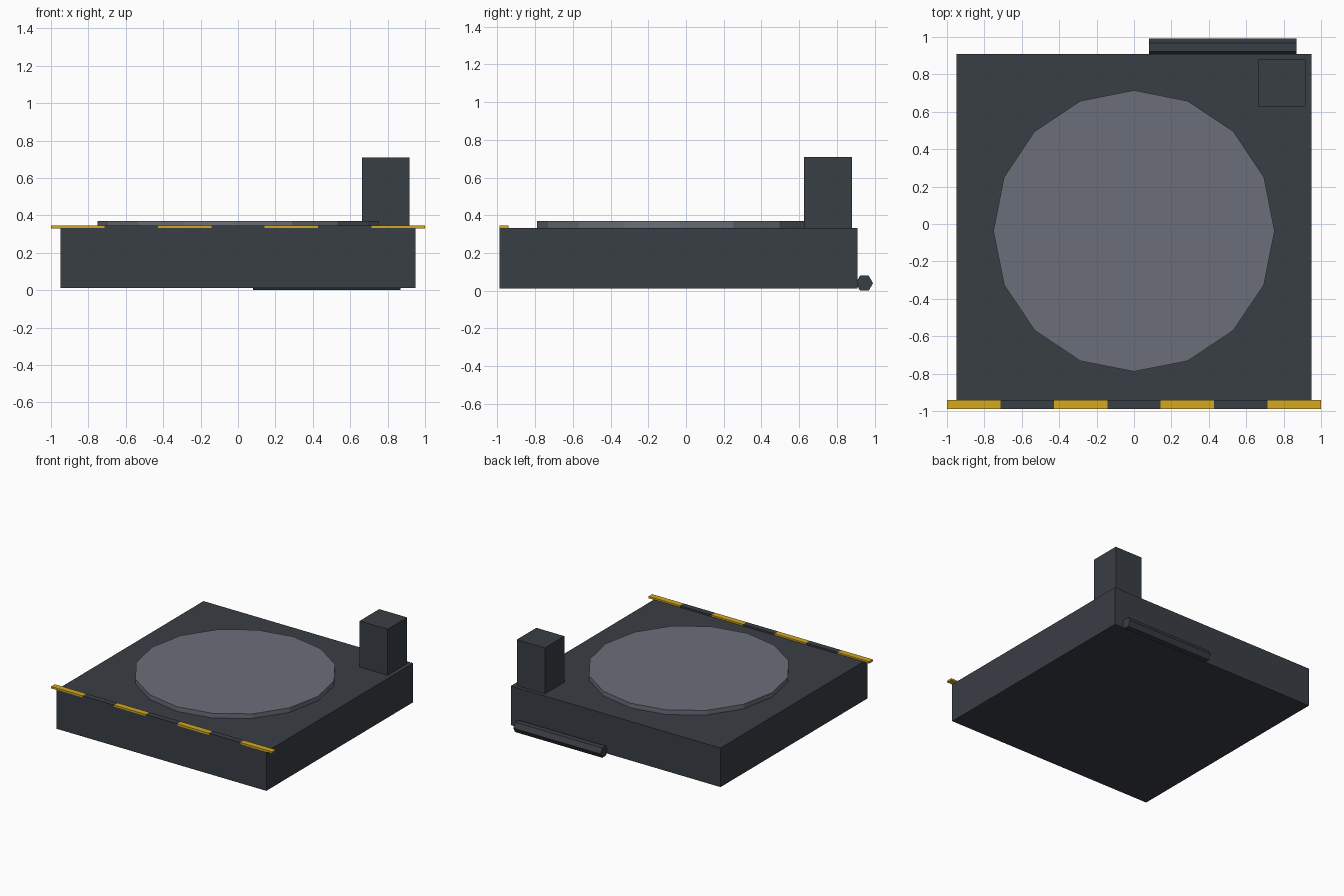
import bpy, math

if "Cube" in bpy.data.objects:
    bpy.data.objects.remove(bpy.data.objects["Cube"])


def material(name, rgb):
    m = bpy.data.materials.new(name)
    lin = [(c / 255 / 12.92) if c < 10 else ((c / 255 + 0.055) / 1.055) ** 2.4 for c in rgb]
    m.diffuse_color = (*lin, 1)
    m.use_nodes = True
    m.node_tree.nodes["Principled BSDF"].inputs["Base Color"].default_value = m.diffuse_color
    return m


DARK = material("dark slate", (57, 62, 69))
GREY = material("plate grey", (107, 110, 121))
YELLOW = material("warning yellow", (212, 168, 32))


def box(name, lo, hi, mat):
    bpy.ops.mesh.primitive_cube_add(size=1, location=[(a + b) / 2 for a, b in zip(lo, hi)])
    o = bpy.context.object
    o.name = name
    o.scale = [b - a for a, b in zip(lo, hi)]
    bpy.ops.object.transform_apply(location=False, rotation=False, scale=True)
    o.data.materials.append(mat)
    return o


def prism(name, sides, radius, depth, loc, rot, mat):
    bpy.ops.mesh.primitive_cylinder_add(vertices=sides, radius=radius, depth=depth,
                                        location=loc, rotation=rot)
    o = bpy.context.object
    o.name = name
    o.data.materials.append(mat)
    return o


# Square platform and the corner post standing on it
box("platform", (-0.95, -0.99, 0.013), (0.95, 0.91, 0.333), DARK)
box("corner_post", (0.663, 0.627, 0.333), (0.917, 0.88, 0.71), DARK)

# Sixteen-sided turntable plate
prism("turntable", 16, 0.752, 0.038, (0, -0.037, 0.352), (0, 0, 0), GREY)

# Six-sided pipe along the lower back edge, points facing front and back
prism("back_pipe", 6, 0.046, 0.79, (0.475, 0.946, 0.04), (0, math.pi / 2, 0), DARK)

# Hazard strip on the front edge: seven alternating blocks
step = 2 / 7
for i in range(7):
    x = -1 + i * step
    box(f"hazard_block_{i + 1}", (x, -0.99, 0.331), (x + step, -0.942, 0.346),
        DARK if i % 2 else YELLOW)
